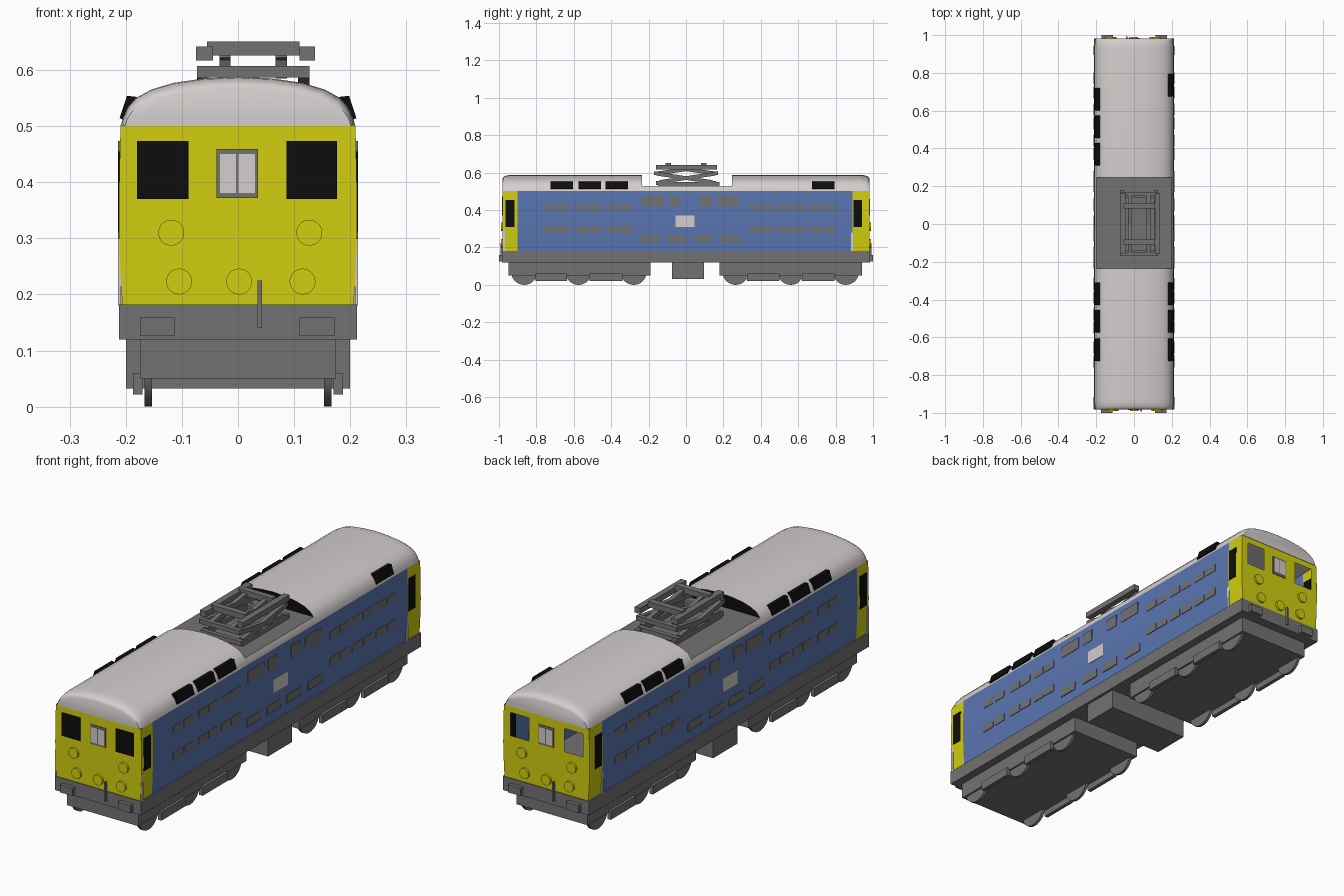
import bpy, bmesh, math
from mathutils import Vector, Matrix

if "Cube" in bpy.data.objects:
    bpy.data.objects.remove(bpy.data.objects["Cube"])


def material(name, rgb):
    m = bpy.data.materials.new(name)
    m.diffuse_color = (*rgb, 1)
    m.use_nodes = True
    m.node_tree.nodes["Principled BSDF"].inputs["Base Color"].default_value = m.diffuse_color
    return m


BLUE = material("body blue", (0.10, 0.18, 0.44))
YELLOW = material("warning yellow", (0.64, 0.62, 0.005))
GREY = material("mid grey", (0.17, 0.17, 0.17))
WHITE = material("off white", (0.66, 0.62, 0.61))
BLACK = material("window black", (0.004, 0.004, 0.004))


def finish(name, bm, mats, smooth=None):
    bmesh.ops.recalc_face_normals(bm, faces=bm.faces)
    me = bpy.data.meshes.new(name)
    bm.to_mesh(me)
    bm.free()
    ob = bpy.data.objects.new(name, me)
    bpy.context.collection.objects.link(ob)
    for m in mats:
        me.materials.append(m)
    if smooth:
        bpy.ops.object.select_all(action='DESELECT')
        ob.select_set(True)
        bpy.context.view_layer.objects.active = ob
        bpy.ops.object.shade_smooth_by_angle(angle=math.radians(smooth))
    return ob


def boxes(name, spans, mat):
    """One mesh of boxes given as (x0, x1, y0, y1, z0, z1)."""
    bm = bmesh.new()
    for x0, x1, y0, y1, z0, z1 in spans:
        mx = Matrix.LocRotScale(Vector((x0 + x1, y0 + y1, z0 + z1)) / 2, None,
                                Vector((x1 - x0, y1 - y0, z1 - z0)))
        bmesh.ops.create_cube(bm, size=1, matrix=mx)
    return finish(name, bm, [mat])


def discs(name, spots, r, depth, axis, mat, n=32):
    bm = bmesh.new()
    for p in spots:
        rot = Vector(axis).to_track_quat('Z', 'Y')
        bmesh.ops.create_cone(bm, cap_ends=True, segments=n, radius1=r, radius2=r, depth=depth,
                              matrix=Matrix.LocRotScale(Vector(p), rot, None))
    return finish(name, bm, [mat], 30)


def bars(name, pairs, w, mat):
    """Square bars from point to point."""
    bm = bmesh.new()
    for a, b in pairs:
        a, b = Vector(a), Vector(b)
        mx = Matrix.LocRotScale((a + b) / 2, (b - a).to_track_quat('Z', 'Y'),
                                Vector((w, w, (b - a).length)))
        bmesh.ops.create_cube(bm, size=1, matrix=mx)
    return finish(name, bm, [mat])


def loft(name, rings, mats, rule, caps=False, closed=False, smooth=35):
    bm = bmesh.new()
    vs = [[bm.verts.new(p) for p in r] for r in rings]
    for a, b in zip(vs, vs[1:]):
        n = len(a)
        for i in range(n if closed else n - 1):
            j = (i + 1) % n
            bm.faces.new((a[i], a[j], b[j], b[i]))
    if caps:
        bm.faces.new(vs[0])
        bm.faces.new(vs[-1])
    bm.normal_update()
    for f in bm.faces:
        f.material_index = rule(f)
    return finish(name, bm, mats, smooth)


# Slightly barrelled body sides with yellow cab ends
SIDE = [(0.206, 0.175), (0.210, 0.25), (0.2125, 0.33), (0.212, 0.42), (0.209, 0.502)]


def half_width(z):
    for (xa, za), (xb, zb) in zip(SIDE, SIDE[1:]):
        if z <= zb:
            return xa + (xb - xa) * (z - za) / (zb - za)
    return SIDE[-1][0]


for s, label in ((1, "right"), (-1, "left")):
    loft(label + "_body_side",
         [[(s * x, y, z) for x, z in SIDE] for y in (-0.98, -0.9, 0, 0.89, 0.98)],
         [BLUE, YELLOW], lambda f: int(abs(f.calc_center_median().y) > 0.89))

# Roof halves: domed outer ends, black walls toward the pantograph well
ARC = [(0.209, 0.50), (0.205, 0.515), (0.197, 0.533), (0.182, 0.55), (0.155, 0.565),
       (0.115, 0.577), (0.06, 0.585)]
ARC = ARC + [(0, 0.588)] + [(-x, z) for x, z in reversed(ARC)]
for e, inner, label in ((-1, 0.235, "front"), (1, 0.245, "rear")):
    sections = [(inner, 1, 1), (0.925, 1, 1), (0.95, 0.995, 0.98), (0.968, 0.985, 0.93),
                (0.978, 0.975, 0.85), (0.982, 0.965, 0.74)]
    loft(label + "_roof",
         [[(x * sx, e * y, 0.5 + (z - 0.5) * sz) for x, z in ARC] for y, sx, sz in sections],
         [WHITE, BLACK], lambda f: int(abs(f.calc_center_median().y) < 0.25),
         caps=True, closed=True)

# Sunken grey roof deck in the middle
DECK = [(0.209, 0.50), (0.205, 0.515), (0.199, 0.53), (-0.199, 0.53), (-0.205, 0.515), (-0.209, 0.50)]
loft("roof_deck", [[(x, y, z) for x, z in DECK] for y in (-0.235, 0.245)], [GREY, WHITE],
     lambda f: int(abs(f.normal.x) > 0.5), smooth=None)

# Cab end panels; the rear one has open windows
XS = [-1, -0.18, -0.088, 0.086, 0.176, 1]
ZS = [0.175, 0.25, 0.33, 0.37, 0.473, 0.502]
for e, label in ((-1, "front"), (1, "rear")):
    bm = bmesh.new()
    for i in range(5):
        for j in range(5):
            if e == 1 and i in (1, 3) and j == 3:
                continue
            quad = [(XS[i], ZS[j]), (XS[i + 1], ZS[j]), (XS[i + 1], ZS[j + 1]), (XS[i], ZS[j + 1])]
            bm.faces.new([bm.verts.new((x * half_width(z) if abs(x) == 1 else x, e * 0.98, z))
                          for x, z in quad])
    bmesh.ops.remove_doubles(bm, verts=bm.verts, dist=1e-5)
    finish(label + "_cab_panel", bm, [YELLOW])

    # Window, lamps, handle and buffers on this end (x turns with the end)
    def end_boxes(part, spans, d, mat):
        out = []
        for x0, x1, z0, z1 in spans:
            xa, xb = sorted((-e * x0, -e * x1))
            ya, yb = sorted((e * 0.978, e * d))
            out.append((xa, xb, ya, yb, z0, z1))
        boxes(label + "_" + part, out, mat)

    if e == -1:
        end_boxes("cab_windows", [(-0.18, -0.088, 0.37, 0.473), (0.086, 0.176, 0.37, 0.473)], 0.983, BLACK)
    end_boxes("door_window_frame", [(-0.038, 0.036, 0.372, 0.459)], 0.983, GREY)
    end_boxes("door_window_panes", [(-0.032, -0.004, 0.381, 0.45), (0.001, 0.030, 0.381, 0.45)], 0.985, WHITE)
    discs(label + "_lamps", [(-e * x, e * 0.982, z) for x, z in
          ((-0.119, 0.31), (0.127, 0.31), (-0.105, 0.223), (0.002, 0.223), (0.115, 0.223))],
          0.023, 0.014, (0, 1, 0), YELLOW)
    end_boxes("coupling_handle", [(0.035, 0.043, 0.14, 0.225)], 0.992, GREY)
    end_boxes("buffers", [(-0.175, -0.113, 0.126, 0.16), (0.11, 0.172, 0.126, 0.16)], 1.0, GREY)

# Thin plates on both sides, following the barrel
ROW = [-0.76, -0.685, -0.58, -0.51, -0.42, -0.35, 0.34, 0.41, 0.50, 0.575, 0.665, 0.74]
vents = [(y, y + 0.063, z - 0.016, z + 0.016) for y in ROW for z in (0.415, 0.297)]
vents += [(a, b, 0.42, 0.473) for a, b in ((-0.235, -0.12), (-0.09, -0.03), (0.07, 0.135), (0.17, 0.28))]
vents += [(a, b, 0.227, 0.265) for a, b in ((-0.24, -0.145), (-0.095, 0), (0.04, 0.135), (0.19, 0.29))]


def side_plates(name, spans, mat, lift=0.002):
    out = []
    for y0, y1, z0, z1 in spans:
        w = max(half_width(z0), half_width(z1))
        out += [(w - 0.003, w + lift, y0, y1, z0, z1), (-w - lift, -w + 0.003, y0, y1, z0, z1)]
    boxes(name, out, mat)


side_plates("side_vents", vents, GREY)
side_plates("side_panel", [(-0.055, 0.045, 0.31, 0.37)], WHITE)
side_plates("cab_side_windows", [(-0.965, -0.917, 0.31, 0.455), (0.895, 0.942, 0.31, 0.455)], BLACK)
side_plates("door_strips", [(-0.979, -0.968, 0.18, 0.30), (0.882, 0.893, 0.18, 0.28)], WHITE)

# Black windows along the roof edge
PANE = [(0.206, 0.512), (0.211, 0.514), (0.198, 0.554), (0.180, 0.552)]
TRIPLE = [-0.725, -0.575, -0.43]
for s, starts, label in ((1, TRIPLE + [0.675], "right"), (-1, TRIPLE + [0.31, 0.455, 0.60], "left")):
    for k, y in enumerate(starts):
        loft(f"{label}_roof_window_{k + 1}", [[(s * x, yy, z) for x, z in PANE] for yy in (y, y + 0.12)],
             [BLACK], lambda f: 0, caps=True, closed=True, smooth=None)

# Underframe, bogies, wheels and centre box
boxes("underframe", [(-0.2125, 0.2125, -0.983, 0.983, 0.12, 0.182)], GREY)
boxes("bogies", [(-0.175, 0.175, -0.95, -0.19, 0.05, 0.125), (-0.175, 0.175, 0.18, 0.94, 0.05, 0.125)], GREY)
boxes("equipment_box", [(-0.2, 0.2, -0.075, 0.095, 0.032, 0.125)], GREY)
AXLES = [-0.865, -0.575, -0.28, 0.265, 0.56, 0.855]
discs("wheels", [(s * 0.16, y, 0.07) for y in AXLES for s in (1, -1)], 0.07, 0.013, (1, 0, 0), GREY)
boxes("bogie_side_bars",
      [(min(s * 0.17, s * 0.187), max(s * 0.17, s * 0.187), AXLES[i] + 0.06, AXLES[i + 1] - 0.06, 0.022, 0.06)
       for i in (0, 1, 3, 4) for s in (1, -1)], GREY)

# Folded pantograph
CX = 0.027
base, arms = [], []
for s in (1, -1):
    base.append(((CX + s * 0.09, -0.15, 0.54), (CX + s * 0.09, 0.18, 0.54)))
    base.append(((CX - 0.1, s * 0.15, 0.545), (CX + 0.1, s * 0.15, 0.545)))
    for t in (1, -1):
        arms.append(((CX + s * 0.09, t * 0.14, 0.55), (CX + s * 0.09, -t * 0.16, 0.595)))
        arms.append(((CX + s * 0.05, -t * 0.16, 0.595), (CX + s * 0.05, t * 0.095, 0.632)))
    arms.append(((CX - 0.1, s * 0.16, 0.597), (CX + 0.1, s * 0.16, 0.597)))
bars("pantograph_base", base, 0.02, GREY)
bars("pantograph_arms", arms, 0.02, GREY)
boxes("pantograph_head", [(-0.055, 0.11, y - 0.014, y + 0.014, 0.626, 0.651) for y in (-0.095, 0.095)]
      + [(x0, x1, -0.16, 0.165, 0.617, 0.642) for x0, x1 in ((-0.075, -0.045), (0.11, 0.137))], GREY)
